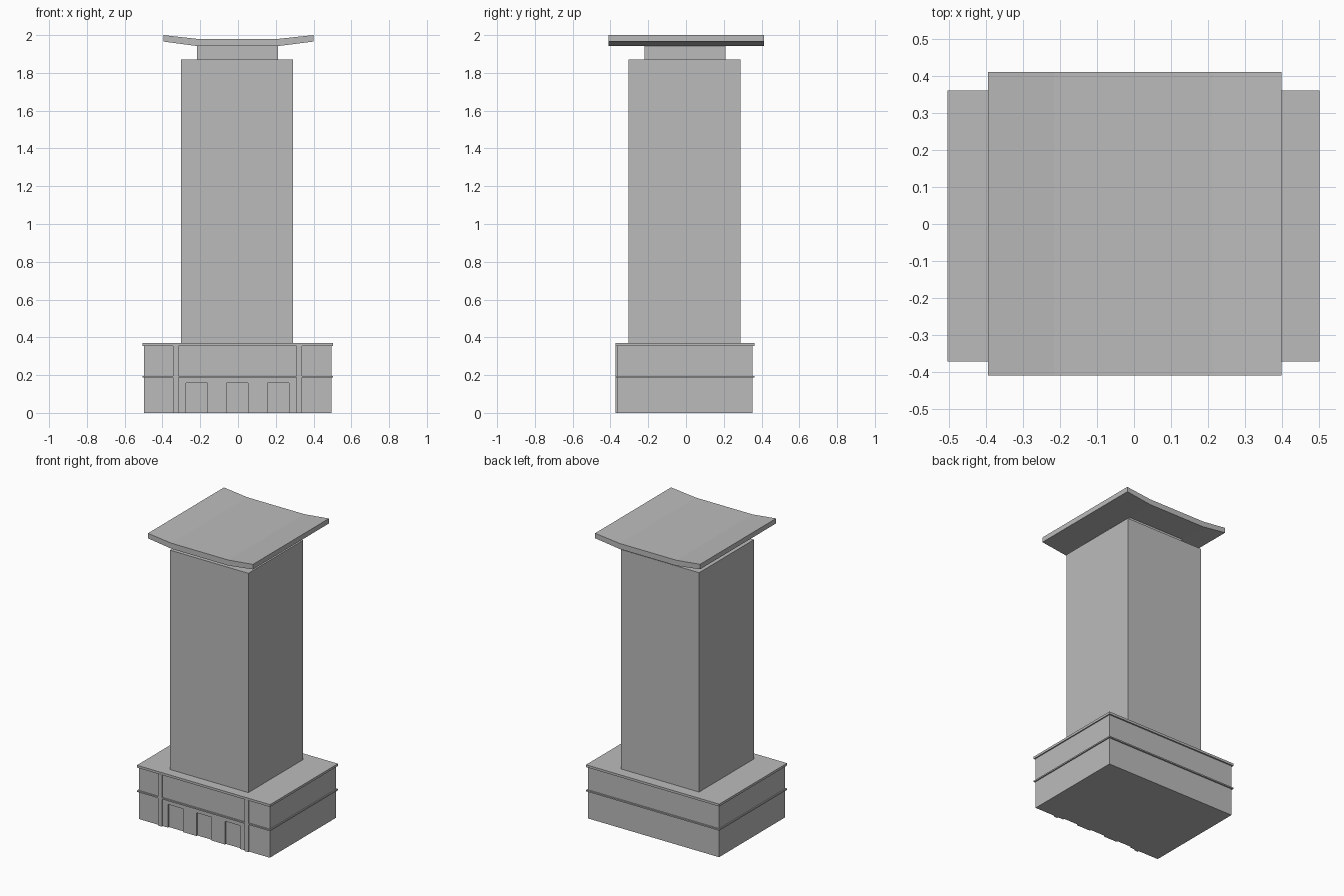
import bpy
import bmesh

cube = bpy.data.objects.get("Cube")
if cube:
    bpy.data.objects.remove(cube, do_unlink=True)

# Single flat stone colour
stone = bpy.data.materials.new("grey_stone")
stone.use_nodes = True
grey = (0.5, 0.5, 0.5, 1)
stone.diffuse_color = grey
stone.node_tree.nodes["Principled BSDF"].inputs["Base Color"].default_value = grey


def make_prism(name, profile, y0, y1):
    """Extrude an x-z profile from y0 to y1."""
    bm = bmesh.new()
    face = bm.faces.new([bm.verts.new((x, y0, z)) for x, z in profile])
    moved = bmesh.ops.extrude_face_region(bm, geom=[face])["geom"]
    verts = [v for v in moved if isinstance(v, bmesh.types.BMVert)]
    bmesh.ops.translate(bm, verts=verts, vec=(0, y1 - y0, 0))
    bmesh.ops.recalc_face_normals(bm, faces=bm.faces)
    mesh = bpy.data.meshes.new(name)
    bm.to_mesh(mesh)
    bm.free()
    mesh.materials.append(stone)
    obj = bpy.data.objects.new(name, mesh)
    bpy.context.scene.collection.objects.link(obj)
    return obj


def make_box(name, x0, x1, y0, y1, z0, z1):
    return make_prism(name, [(x0, z0), (x1, z0), (x1, z1), (x0, z1)], y0, y1)


# Podium with its cornice and string course
FRONT = -0.363
podium = make_box("podium", -0.497, 0.495, FRONT, 0.352, 0, 0.355)
make_box("podium_cornice", -0.505, 0.503, -0.372, 0.362, 0.353, 0.369)
make_box("string_course", -0.505, 0.503, -0.372, 0.362, 0.187, 0.196)

# Shallow door recesses cut into the front
for label, x in (("left", 0.214), ("middle", -0.003), ("right", -0.219)):
    cutter = make_box(f"{label}_door_cutter", x - 0.057, x + 0.057,
                      FRONT - 0.05, FRONT + 0.01, -0.05, 0.159)
    cutter.hide_render = True
    cutter.hide_set(True)
    cutter.display_type = 'WIRE'
    cut = podium.modifiers.new(f"{label}_door", 'BOOLEAN')
    cut.operation = 'DIFFERENCE'
    cut.solver = 'EXACT'
    cut.object = cutter

# Front pilasters
for label, x in (("left", 0.325), ("right", -0.33)):
    make_box(f"{label}_pilaster", x - 0.014, x + 0.014, -0.373, FRONT + 0.01, 0, 0.355)

# Tower shaft and recessed neck
make_box("tower_shaft", -0.301, 0.292, -0.305, 0.288, 0.36, 1.87)
make_box("roof_neck", -0.216, 0.213, -0.22, 0.208, 1.86, 1.95)

# Upswept roof slab
lower = [(-0.395, 1.966), (-0.216, 1.942), (0.213, 1.942), (0.4, 1.966)]
upper = [(0.4, 2.0), (0.213, 1.98), (-0.216, 1.98), (-0.395, 2.0)]
make_prism("roof", lower + upper, -0.41, 0.412)
